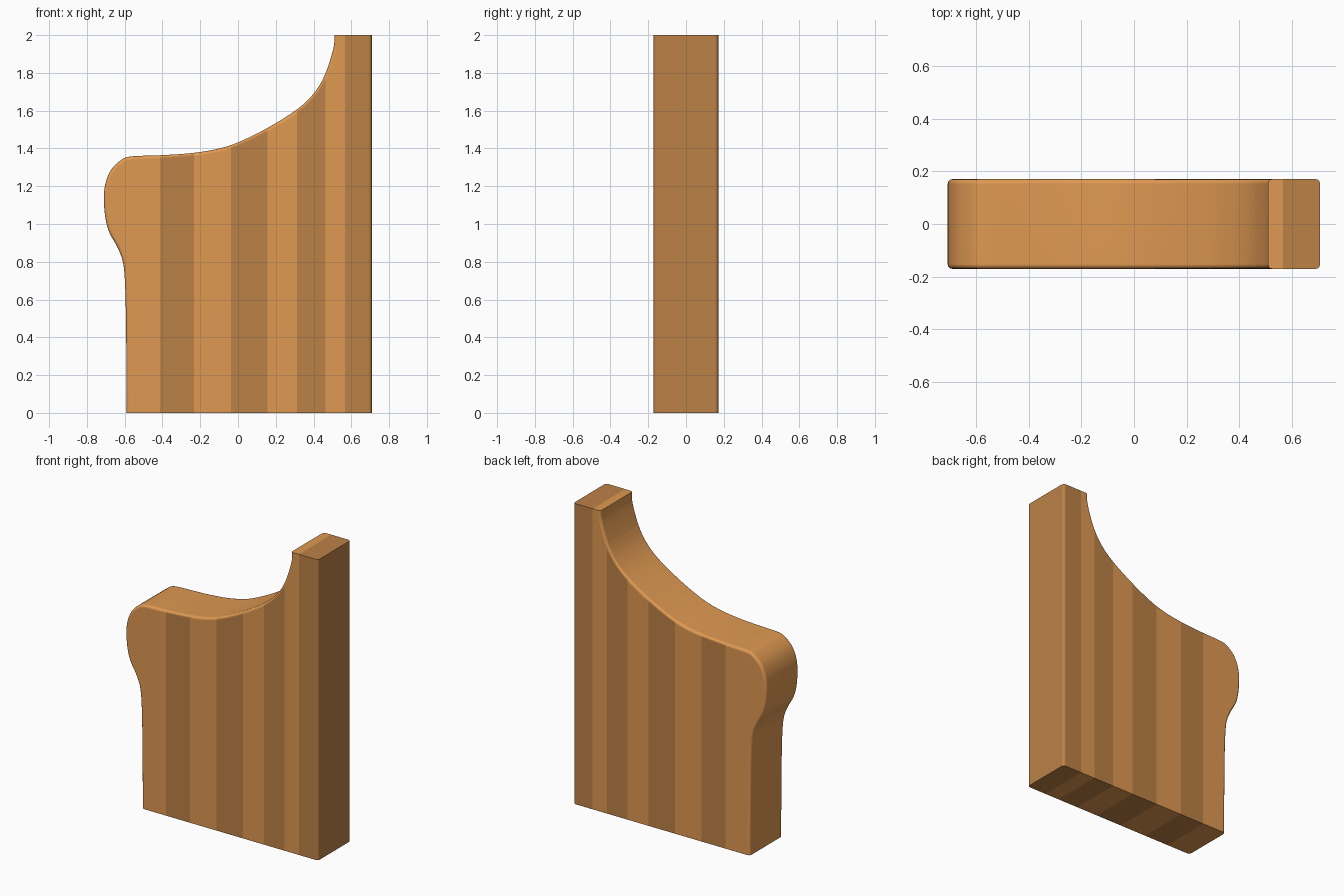
import bpy, bmesh, math
from mathutils import Vector

if "Cube" in bpy.data.objects:
    bpy.data.objects.remove(bpy.data.objects["Cube"])

HALF = 0.171   # half thickness
RIM = 0.018    # rounded rim radius
CUTS = [-0.412, -0.232, -0.037, 0.157, 0.312, 0.462, 0.567]   # plank joints

# Sweeping edge from the tall post, over the arm and down the front
CURVE = [(0.51, 2.0), (0.505, 1.93), (0.46, 1.79), (0.40, 1.69), (0.31, 1.605),
         (0.155, 1.508), (0.0, 1.432), (-0.115, 1.396), (-0.25, 1.375), (-0.41, 1.364),
         (-0.565, 1.358), (-0.62, 1.338), (-0.672, 1.287), (-0.703, 1.21), (-0.71, 1.12),
         (-0.70, 1.02), (-0.679, 0.95), (-0.64, 0.88), (-0.612, 0.81), (-0.60, 0.72),
         (-0.594, 0.55), (-0.591, 0.3), (-0.589, 0.0)]


def smooth_path(pts, steps=4):
    """Catmull-Rom points through the given ones."""
    p = [Vector(q) for q in pts]
    p = [2 * p[0] - p[1]] + p + [2 * p[-1] - p[-2]]
    out = []
    for a, b, c, d in zip(p, p[1:], p[2:], p[3:]):
        for i in range(steps):
            t = i / steps
            out.append(0.5 * (2 * b + (c - a) * t + (2 * a - 5 * b + 4 * c - d) * t * t
                              + (3 * b - a - 3 * c + d) * t ** 3))
    return out + [p[-2]]


def wood(name, color):
    m = bpy.data.materials.new(name)
    m.diffuse_color = (*color, 1)
    m.use_nodes = True
    m.node_tree.nodes["Principled BSDF"].inputs["Base Color"].default_value = m.diffuse_color
    return m


# Solid panel from the profile
outline = [Vector((0.709, 0)), Vector((0.709, 2))] + smooth_path(CURVE)
bm = bmesh.new()
face = bm.faces.new([bm.verts.new((p.x, -HALF, p.y)) for p in outline])
ext = bmesh.ops.extrude_face_region(bm, geom=[face])
bmesh.ops.translate(bm, vec=(0, 2 * HALF, 0),
                    verts=[v for v in ext["geom"] if isinstance(v, bmesh.types.BMVert)])
bmesh.ops.recalc_face_normals(bm, faces=bm.faces)


# Rounded rim everywhere except the flat top and bottom ends
def on_rim(e):
    a, b = (v.co for v in e.verts)
    level = abs(a.z - b.z) < 1e-5 and (a.z < 1e-4 or a.z > 1.9999)
    return abs(a.y - b.y) < 1e-5 and not level


bmesh.ops.bevel(bm, geom=[e for e in bm.edges if on_rim(e)], offset=RIM,
                segments=3, profile=0.5, affect='EDGES', clamp_overlap=False)

# Plank joints
for x in CUTS:
    bmesh.ops.bisect_plane(bm, geom=bm.verts[:] + bm.edges[:] + bm.faces[:],
                           plane_co=(x, 0, 0), plane_no=(1, 0, 0), dist=1e-5)

# Alternate wood tones on planks; the curved edge stays light
bm.normal_update()
for f in bm.faces:
    c = f.calc_center_median()
    flat = abs(f.normal.y) > 0.9 or abs(f.normal.z) > 0.999 and (c.z < 0.01 or c.z > 1.99)
    planked = flat or c.x > 0.6
    f.material_index = sum(c.x > x for x in CUTS) % 2 if planked else 0

mesh = bpy.data.meshes.new("side_panel")
bm.to_mesh(mesh)
bm.free()
mesh.materials.append(wood("light_wood", (0.74, 0.32, 0.085)))
mesh.materials.append(wood("dark_wood", (0.50, 0.22, 0.062)))
panel = bpy.data.objects.new("side_panel", mesh)
bpy.context.collection.objects.link(panel)

# Smooth curved surfaces, flat plank faces
bpy.context.view_layer.objects.active = panel
panel.select_set(True)
bpy.ops.object.shade_smooth_by_angle(angle=math.radians(40))
wn = panel.modifiers.new("weighted_normal", 'WEIGHTED_NORMAL')
wn.keep_sharp = True
